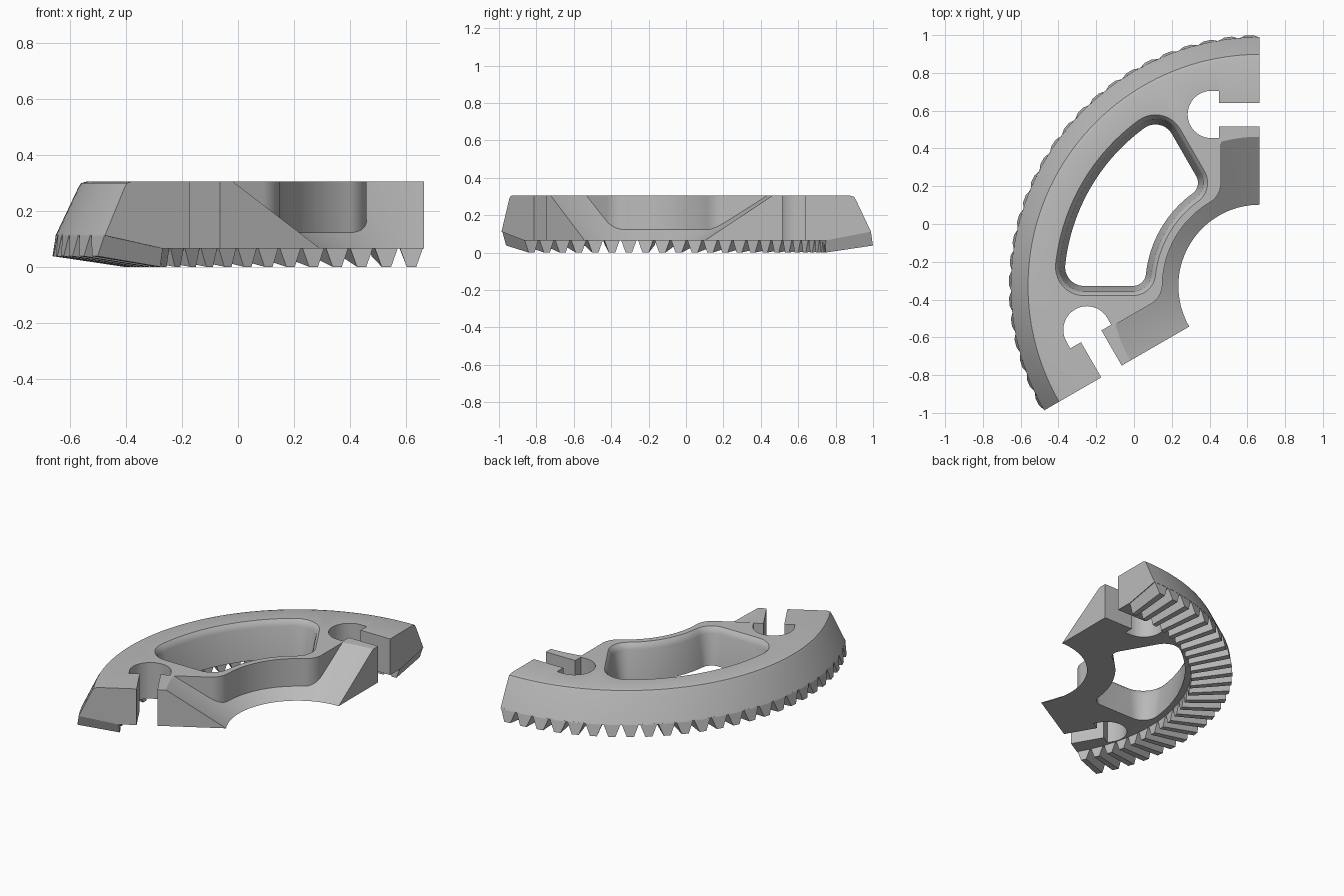
import bpy, bmesh, math
from mathutils import Vector

if "Cube" in bpy.data.objects:
    bpy.data.objects.remove(bpy.data.objects["Cube"])

CX, CY = 0.665, -0.328          # axis of the full ring
MID = math.radians(150)         # middle direction of the segment
HALF = math.radians(60)         # half of the segment's sweep

grey = bpy.data.materials.new("grey metal")
grey.diffuse_color = (0.5, 0.5, 0.5, 1)
grey.use_nodes = True
grey.node_tree.nodes["Principled BSDF"].inputs["Base Color"].default_value = grey.diffuse_color


def direction(deg):
    a = math.radians(deg)
    return Vector((math.cos(a), math.sin(a)))


def place(p, z):
    """Segment frame (middle along +x) to world."""
    c, s = math.cos(MID), math.sin(MID)
    return (CX + p[0] * c - p[1] * s, CY + p[0] * s + p[1] * c, z)


def arc(center, r, a0, a1, n):
    return [center + r * direction(a0 + (a1 - a0) * i / n) for i in range(n + 1)]


def mirrored(half):
    return half + [Vector((p[0], -p[1])) for p in reversed(half)]


def flip(points):
    return [Vector((p[0], -p[1])) for p in points]


def loft(name, rings):
    """Closed solid through rings of (points, z) or ready 3D points."""
    bm = bmesh.new()
    loops = [[bm.verts.new(p) for p in ring] for ring in rings]
    for a, b in zip(loops, loops[1:]):
        for i in range(len(a)):
            j = (i + 1) % len(a)
            bm.faces.new((a[i], a[j], b[j], b[i]))
    bm.faces.new(loops[0])
    bm.faces.new(loops[-1])
    bmesh.ops.recalc_face_normals(bm, faces=bm.faces)
    return finish(name, bm)


def finish(name, bm):
    mesh = bpy.data.meshes.new(name)
    bm.to_mesh(mesh)
    bm.free()
    mesh.materials.append(grey)
    ob = bpy.data.objects.new(name, mesh)
    bpy.context.collection.objects.link(ob)
    return ob


def prism(name, points, z0, z1):
    return loft(name, [[place(p, z) for p in points] for z in (z0, z1)])


def boolean(target, tool, operation):
    mod = target.modifiers.new(operation, 'BOOLEAN')
    mod.operation = operation
    mod.solver = 'EXACT'
    mod.object = tool
    bpy.context.view_layer.objects.active = target
    bpy.ops.object.modifier_apply(modifier=mod.name)
    bpy.data.objects.remove(tool)


# Ring body: cross-section swept through 120 degrees, with the ramp towards the bore
section = [(0.43, 0.066), (1.08, 0.066), (1.317, 0.112), (1.236, 0.283),
           (1.226, 0.299), (1.205, 0.305), (0.79, 0.305)]
steps = 72
rings = []
for i in range(steps + 1):
    a = -HALF + 2 * HALF * i / steps
    rings.append([place((r * math.cos(a), r * math.sin(a)), z) for r, z in section])
body = loft("ring_segment", rings)

# Upright wall around the window, standing on the ramp
wall_r, wall_f, inset = 0.515, 0.12, 0.205
tilt = 60 - math.degrees(math.asin((inset + wall_f) / (wall_r + wall_f)))
half = arc(Vector((0, 0)), wall_r, 1, tilt - 1, 12)
half += arc((wall_r + wall_f) * direction(tilt), wall_f, tilt + 180, 150, 12)
half.append(0.85 * direction(60) - inset * direction(150))
half += arc(Vector((0, 0)), 0.9, 44, 1, 12)
boolean(body, prism("window_wall", mirrored(half), 0.066, 0.305), 'UNION')


# Window: rounded ring sector with drafted sides and a softened rim
def window(d):
    ri, ro, fi, fo = 0.605, 1.035, 0.07, 0.10
    ti = 30 - math.degrees(math.asin(fi / (ri + fi)))
    to = 30 - math.degrees(math.asin(fo / (ro - fo)))
    pts = arc(Vector((0, 0)), ri - d, 1, ti - 1, 10)
    pts += arc((ri + fi) * direction(ti), fi + d, ti + 180, 120, 10)
    pts += arc((ro - fo) * direction(to), fo + d, 120, to, 10)
    pts += arc(Vector((0, 0)), ro + d, to - 1, 1, 14)
    return mirrored(pts)


levels = [(-0.004, 0.02), (0.0, 0.066), (0.028, 0.265), (0.036, 0.288), (0.052, 0.306), (0.06, 0.32)]
boolean(body, loft("window_cutter", [[place(p, z) for p in window(d)] for d, z in levels]),
        'DIFFERENCE')


# Keyhole slots at both ends
def from_end(along, depth):
    return along * direction(60) - depth * direction(150)


slot = [from_end(0.968, -0.05), from_end(0.968, 0.215), from_end(1.033, 0.215)]
slot += arc(from_end(0.908, 0.256), 0.125, 60, -120, 24)
slot += [from_end(0.783, 0.215), from_end(0.843, 0.215), from_end(0.843, -0.05)]
for pts in (slot, flip(slot)):
    boolean(body, prism("slot_cutter", pts, -0.1, 0.5), 'DIFFERENCE')

# Bevel teeth under the outer rim
count = 25
pitch = 2 * HALF / count
bm = bmesh.new()
for i in range(count):
    mid = -HALF + (i + 0.5) * pitch
    ends = []
    for r_root, z_root, r_tip, z_tip in ((1.076, 0.070, 1.073, 0.0), (1.316, 0.116, 1.328, 0.038)):
        ring = []
        for r, z, w in ((r_root, z_root, -0.47), (r_tip, z_tip, -0.19),
                        (r_tip, z_tip, 0.19), (r_root, z_root, 0.47)):
            a = mid + w * pitch
            ring.append(bm.verts.new(place((r * math.cos(a), r * math.sin(a)), z)))
        ends.append(ring)
    a, b = ends
    bm.faces.new(a)
    bm.faces.new(b)
    for k in range(4):
        bm.faces.new((a[k], a[(k + 1) % 4], b[(k + 1) % 4], b[k]))
bmesh.ops.recalc_face_normals(bm, faces=bm.faces)
finish("gear_teeth", bm)

# Smooth curved walls, keep the crisp edges
bpy.ops.object.select_all(action='DESELECT')
body.select_set(True)
bpy.context.view_layer.objects.active = body
bpy.ops.object.shade_smooth_by_angle(angle=math.radians(32))
